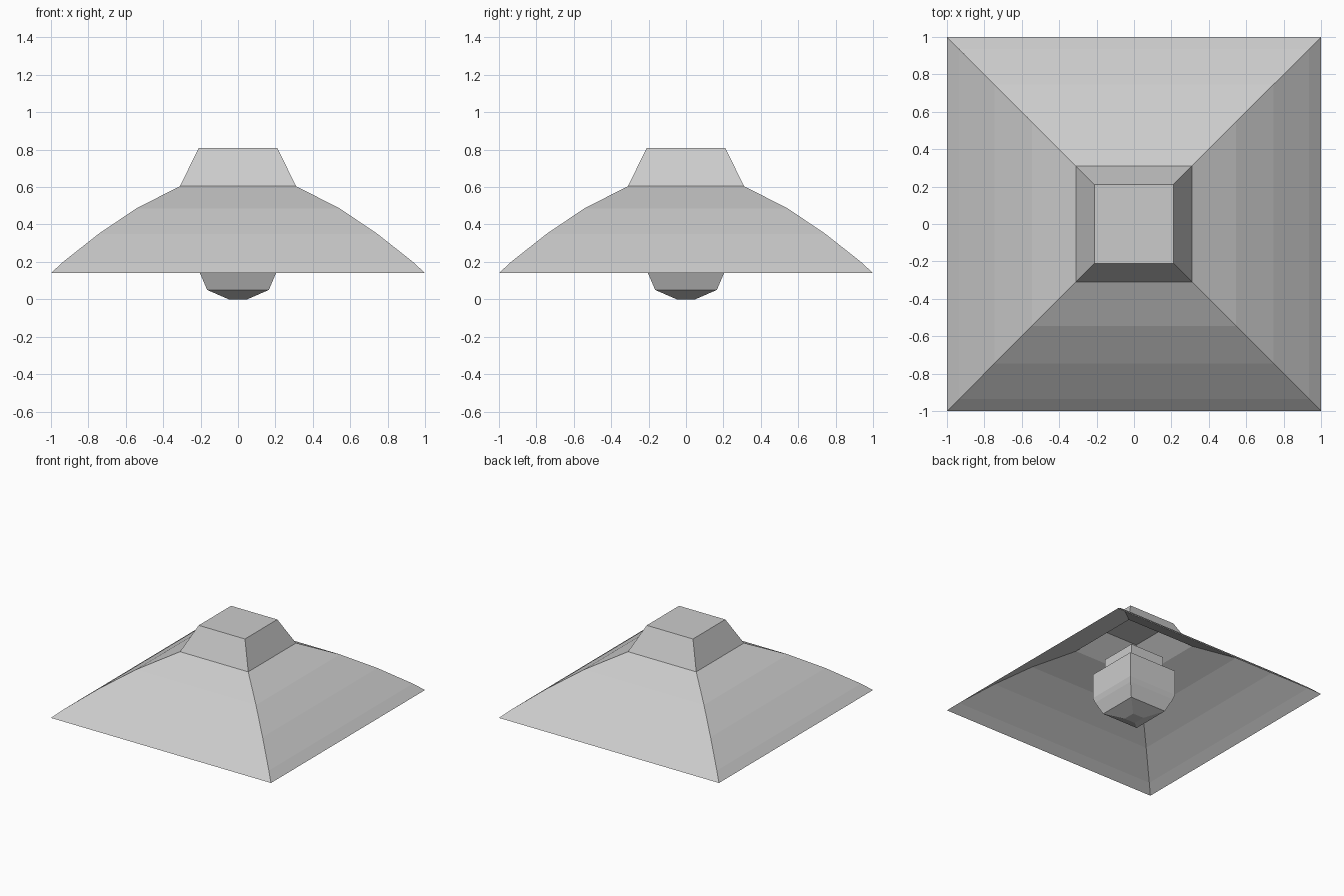
import bpy
import bmesh

cube = bpy.data.objects.get("Cube")
if cube:
    bpy.data.objects.remove(cube, do_unlink=True)

# One flat grey for the whole lamp
grey = bpy.data.materials.new("light grey")
grey.use_nodes = True
color = (0.6, 0.6, 0.6, 1)
grey.diffuse_color = color
grey.node_tree.nodes["Principled BSDF"].inputs["Base Color"].default_value = color


def square_loft(name, profile, cap_bottom=False, cap_top=False, inward=False):
    """Stack square rings given as (half width, height), bottom to top."""
    bm = bmesh.new()
    corners = ((-1, -1), (1, -1), (1, 1), (-1, 1))
    rings = [[bm.verts.new((sx * w, sy * w, z)) for sx, sy in corners]
             for w, z in profile]
    for low, high in zip(rings, rings[1:]):
        for i in range(4):
            j = (i + 1) % 4
            bm.faces.new((low[i], low[j], high[j], high[i]))
    if cap_bottom:
        bm.faces.new(rings[0][::-1])
    if cap_top:
        bm.faces.new(rings[-1])
    if inward:
        bmesh.ops.reverse_faces(bm, faces=bm.faces[:])
    mesh = bpy.data.meshes.new(name)
    bm.to_mesh(mesh)
    bm.free()
    mesh.materials.append(grey)
    obj = bpy.data.objects.new(name, mesh)
    bpy.context.collection.objects.link(obj)
    return obj


# Curved, open pyramid shade
square_loft("shade", [(1, 0.14), (0.935, 0.2), (0.745, 0.35),
                      (0.545, 0.485), (0.31, 0.605)])

# Tapered cap on top
square_loft("cap", [(0.31, 0.605), (0.21, 0.81)], cap_top=True)

# Recess inside the cap, seen from below
square_loft("cap_lining", [(0.31, 0.605), (0.145, 0.755)],
            cap_top=True, inward=True)

# Faceted bulb hanging under the shade, with its neck
square_loft("bulb", [(0.05, 0), (0.165, 0.05), (0.208, 0.15),
                     (0.22, 0.19), (0.22, 0.395)],
            cap_bottom=True, cap_top=True)
square_loft("bulb_neck", [(0.155, 0.395), (0.155, 0.52)], cap_top=True)
